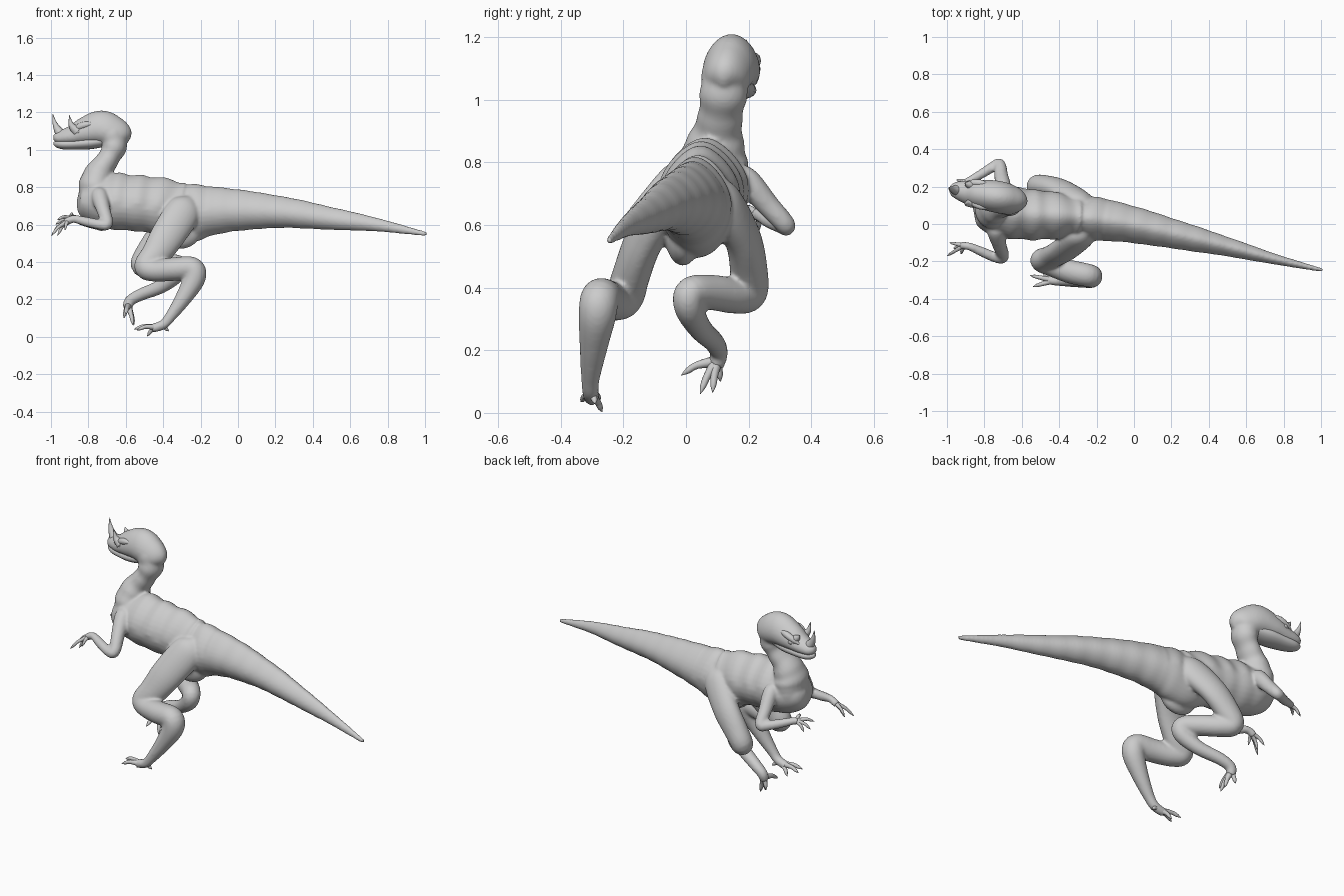
import bpy, bmesh, math
from mathutils import Vector


def spline(p0, p1, p2, p3, t):
    return [0.5 * (2 * b + (c - a) * t + (2 * a - 5 * b + 4 * c - d) * t * t
                   + (3 * b - a - 3 * c + d) * t ** 3) for a, b, c, d in zip(p0, p1, p2, p3)]


def sweep(name, pts, sides=20, steps=6, taper=0.0, pinch=0.0, ripple=None):
    """Skin along points (x, y, z, side radius[, height radius])."""
    pts = [p if len(p) == 5 else (*p, p[3]) for p in pts]
    ext = [pts[0]] + pts + [pts[-1]]
    path = [spline(*ext[i:i + 4], k / steps) for i in range(len(pts) - 1) for k in range(steps)]
    path.append(pts[-1])
    bm = bmesh.new()
    rings = []
    for i, p in enumerate(path):
        c = Vector(p[:3])
        t = (Vector(path[min(i + 1, len(path) - 1)][:3]) - Vector(path[max(i - 1, 0)][:3])).normalized()
        side = Vector((0, 1, 0))
        side = (side - t * side.dot(t)).normalized()
        up = side.cross(t)
        ring = []
        for k in range(sides):
            a = 2 * math.pi * k / sides
            s, h = math.cos(a), math.sin(a)
            off = side * s * max(p[3], .001) * (1 - taper * h - pinch * h * h) + up * h * max(p[4], .001)
            if ripple:
                off *= 1 + ripple(c, off.z)
            ring.append(bm.verts.new(c + off))
        rings.append(ring)
    for a, b in zip(rings, rings[1:]):
        for k in range(sides):
            j = (k + 1) % sides
            bm.faces.new((a[k], a[j], b[j], b[k]))
    bm.faces.new(rings[0])
    bm.faces.new(rings[-1])
    bmesh.ops.recalc_face_normals(bm, faces=bm.faces)
    for f in bm.faces:
        f.smooth = True
    me = bpy.data.meshes.new(name)
    bm.to_mesh(me)
    bm.free()
    ob = bpy.data.objects.new(name, me)
    bpy.context.collection.objects.link(ob)
    return ob


def blob(name, loc, scale):
    bpy.ops.mesh.primitive_uv_sphere_add(segments=24, ring_count=16, location=loc)
    ob = bpy.context.object
    ob.name, ob.scale = name, scale
    bpy.ops.object.shade_smooth()
    return ob


def digits(name, root, r, tips):
    """Clawed fingers or toes with a raised knuckle."""
    for i, tip in enumerate(tips):
        a, b = Vector(root), Vector(tip)
        k = a.lerp(b, .55) + Vector((0, 0, .012))
        q = a.lerp(b, .82) + Vector((0, 0, .006))
        sweep(f"{name}_{i + 1}", [(*a, r), (*k, r * .65), (*q, r * .5), (*b, .001)], sides=10, steps=4)


# trunk and tail, with wrinkles along the back
def wrinkles(c, h):
    if c.x > -.15:
        return 0.012 * math.sin(c.x * 60) + 0.008 * math.sin(c.x * 23)
    return (0.035 if h > 0 else 0.012) * math.sin(c.x * 58 + 1)


flesh = [sweep("body", [
    (1.008, -.247, .549, .01, .012), (.75, -.187, .598, .029, .036), (.5, -.122, .632, .051, .061),
    (.25, -.062, .665, .075, .083), (0, -.005, .677, .097, .111), (-.17, .023, .672, .114, .138),
    (-.3, .036, .66, .115, .165), (-.42, .045, .698, .125, .152), (-.55, .05, .715, .135, .15),
    (-.68, .065, .725, .138, .15), (-.78, .08, .73, .122, .125), (-.835, .09, .735, .08, .085),
    (-.86, .09, .74, .008, .008)], sides=32, steps=10, taper=.1, pinch=.2, ripple=wrinkles)]
flesh.append(blob("pelvis_keel", (-.31, -.01, .56), (.11, .055, .09)))
flesh.append(blob("breast", (-.77, .085, .74), (.085, .11, .12)))

# neck
flesh.append(sweep("neck", [
    (-.765, .085, .77, .115, .09), (-.757, .09, .83, .105, .088), (-.735, .1, .89, .083, .072),
    (-.695, .11, .95, .071, .058), (-.662, .12, 1.02, .076, .068), (-.675, .13, 1.09, .078, .075)],
    sides=24, steps=8, ripple=lambda c, h: .025 * math.sin(c.z * 95)))

# skull
flesh.append(sweep("skull", [
    (-.592, .118, 1.04, .01, .015), (-.615, .122, 1.065, .06, .065), (-.67, .134, 1.098, .081, .085),
    (-.735, .146, 1.118, .085, .092), (-.82, .159, 1.1, .078, .074), (-.88, .168, 1.08, .066, .054),
    (-.94, .18, 1.068, .05, .038), (-.975, .186, 1.062, .032, .026), (-.99, .188, 1.058, .004, .004)],
    sides=28, taper=.15))

# near leg
flesh.append(sweep("near_leg", [
    (-.25, -.03, .735, .03), (-.285, -.06, .68, .062, .09), (-.37, -.135, .55, .06, .092), (-.44, -.175, .44, .06, .078),
    (-.49, -.195, .375, .062, .066), (-.44, -.22, .355, .06), (-.34, -.255, .362, .063),
    (-.245, -.275, .365, .062), (-.235, -.283, .31, .06), (-.29, -.295, .21, .045),
    (-.36, -.305, .11, .03), (-.4, -.305, .065, .026), (-.46, -.3, .045, .024)], sides=24))

# far leg
flesh.append(sweep("far_leg", [
    (-.25, .08, .73, .03), (-.29, .115, .675, .06, .085), (-.39, .18, .56, .058, .082), (-.47, .2, .46, .06, .071),
    (-.515, .2, .385, .06), (-.46, .155, .375, .058), (-.385, .08, .385, .056),
    (-.32, .015, .385, .05), (-.33, .01, .335, .047), (-.41, .045, .27, .038),
    (-.52, .09, .225, .033), (-.58, .105, .19, .029), (-.59, .095, .15, .026)], sides=24))

# near arm
flesh.append(sweep("near_arm", [
    (-.74, .0, .79, .02), (-.74, -.035, .755, .045), (-.72, -.11, .68, .038), (-.7, -.175, .605, .032),
    (-.735, -.18, .6, .028), (-.81, -.15, .615, .026), (-.88, -.12, .63, .021), (-.925, -.115, .61, .021)], 16))

# far arm
flesh.append(sweep("far_arm", [
    (-.71, .14, .78, .02), (-.7, .19, .745, .042), (-.71, .26, .665, .037), (-.72, .318, .6, .032),
    (-.755, .305, .6, .028), (-.82, .265, .615, .025), (-.875, .235, .632, .021), (-.9, .222, .635, .021)], 16))

# fuse trunk, neck, skull and limbs into one soft skin
bpy.ops.object.select_all(action='DESELECT')
for ob in flesh:
    ob.select_set(True)
bpy.context.view_layer.objects.active = flesh[0]
bpy.ops.object.join()
skin = flesh[0]
remesh = skin.modifiers.new("fuse", 'REMESH')
remesh.mode, remesh.voxel_size, remesh.use_smooth_shade = 'VOXEL', .008, True
soften = skin.modifiers.new("soften", 'SMOOTH')
soften.factor, soften.iterations = .5, 6

# lower jaw
sweep("lower_jaw", [(-.68, .135, 1.055, .05, .03), (-.78, .15, 1.04, .066, .036), (-.87, .166, 1.032, .058, .032),
                    (-.94, .18, 1.03, .045, .027), (-.975, .186, 1.036, .024, .018), (-.985, .187, 1.04, .003, .003)])

# horns, brows and eyes
sweep("nose_horn", [(-.945, .18, 1.08, .03), (-.968, .185, 1.115, .019), (-.982, .19, 1.15, .01),
                    (-.99, .194, 1.192, .001)], 12)
for n, s, top in (("near", -1, 1.185), ("far", 1, 1.15)):
    y = .16 + s * .045
    sweep(n + "_brow_horn", [(-.86, y, 1.1, .03), (-.89, y + s * .006, 1.13, .016),
                             (-.902, y + s * .01, top, .001)], 12)
    sweep(n + "_brow", [(-.77, .146 + s * .062, 1.14, .006), (-.82, .157 + s * .062, 1.132, .018),
                        (-.87, .168 + s * .052, 1.112, .016), (-.91, .172 + s * .042, 1.092, .004)], 12)
    blob(n + "_eye", (-.855, .163 + s * .061, 1.098), (.016, .014, .014))

# toes
digits("near_toe", (-.43, -.302, .05), .018,
       [(-.555, -.275, .04), (-.485, -.268, .003), (-.54, -.335, .035), (-.37, -.29, .03)])
digits("far_toe", (-.587, .098, .165), .019,
       [(-.56, .045, .06), (-.6, -.015, .12), (-.555, .085, .065), (-.61, .11, .1)])

# fingers
digits("near_finger", (-.91, -.115, .618), .014,
       [(-.998, -.17, .54), (-.985, -.1, .565), (-.965, -.13, .54), (-.925, -.16, .57)])
digits("far_finger", (-.89, .226, .634), .014,
       [(-.965, .16, .625), (-.975, .21, .6), (-.95, .235, .585), (-.89, .18, .65)])
